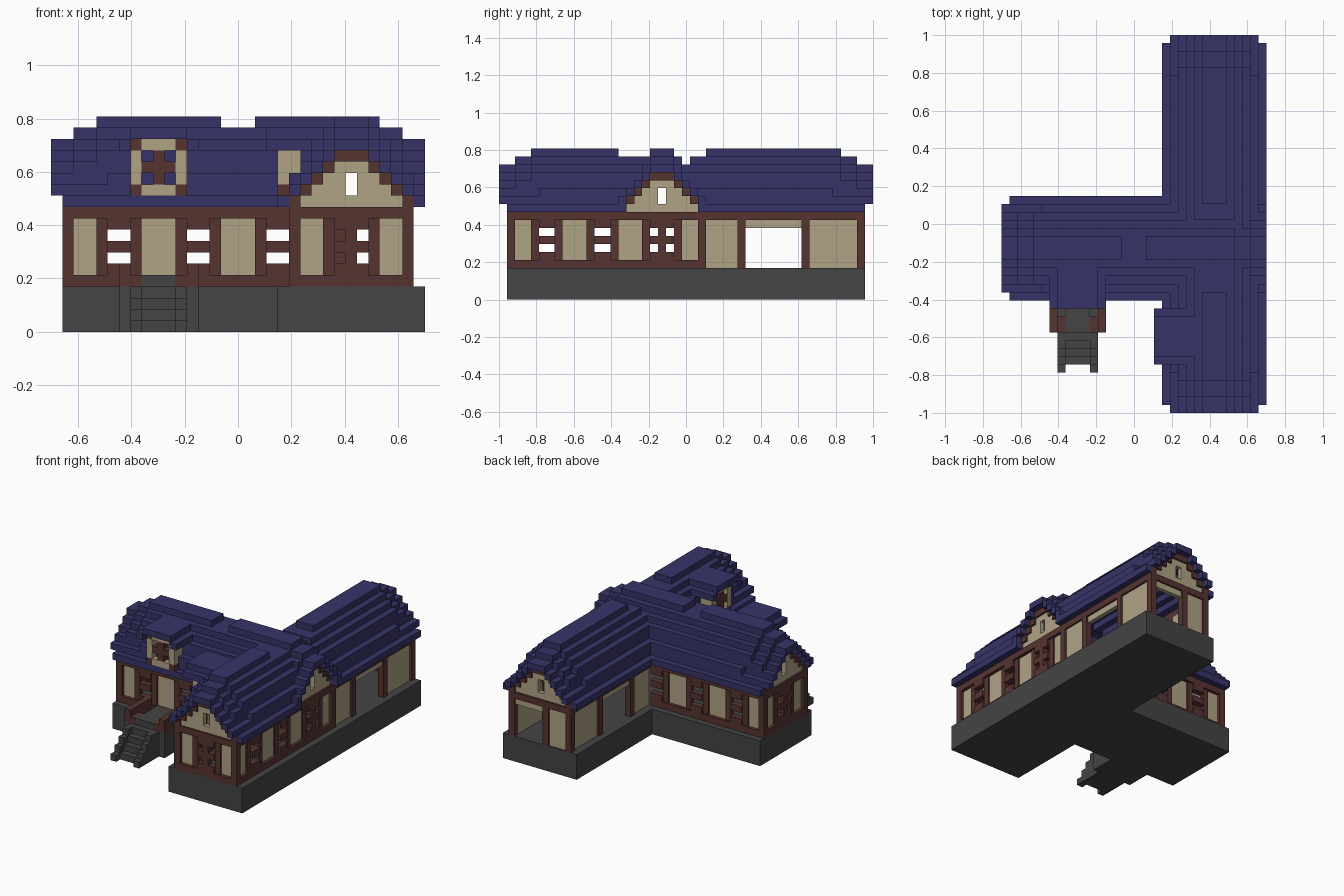
import bpy, bmesh
from mathutils import Matrix, Vector

cube = bpy.data.objects.get("Cube")
if cube:
    bpy.data.objects.remove(cube)

U = 2 / 47  # one block


def material(name, rgb):
    m = bpy.data.materials.new(name)
    m.use_nodes = True
    m.diffuse_color = (*rgb, 1)
    bsdf = next(n for n in m.node_tree.nodes if n.type == 'BSDF_PRINCIPLED')
    bsdf.inputs["Base Color"].default_value = (*rgb, 1)
    bsdf.inputs["Roughness"].default_value = 0.9
    return m


MATS = {
    "blue": material("roof blue", (0.037, 0.034, 0.137)),
    "brown": material("timber brown", (0.092, 0.034, 0.031)),
    "beige": material("plaster beige", (0.434, 0.366, 0.238)),
    "grey": material("stone grey", (0.058, 0.058, 0.058)),
}
parts = {}


def box(part, colour, x0, x1, y0, y1, z0, z1, swap=False):
    """Queue a block given in block units; swap exchanges x and y."""
    if swap:
        x0, x1, y0, y1 = y0, y1, x0, x1
    parts.setdefault((part, colour), []).append((x0, x1, y0, y1, z0, z1))


# Stone base, porch and stairs
box("base_main_wing", "grey", 20, 33, 1, 46, 0, 4)
box("base_side_wing", "grey", 1, 20, 14, 27, 0, 4)
box("porch_floor", "grey", 6, 13, 10, 14, 0, 4)
box("porch_floor", "grey", 8, 11, 10, 15, 4, 5)
for s in range(4):
    box("stairs", "grey", 8, 11, 6 + s, 7 + s, 0, s + 1)
    for i in (7, 11):
        box("stair_sides", "grey", i, i + 1, 5 + s, 6 + s, 0, s + 1)
for i in (7, 11):
    box("stair_sides", "grey", i, i + 1, 9, 10, 0, 4)
    box("porch_posts", "brown", i, i + 1, 10, 12, 4, 5)
for i in (6, 12):
    box("porch_rails", "brown", i, i + 1, 10, 15, 4, 6)


# Timber-framed wall: panels and windows are (start, end) spans along it
def wall(part, swap, pos, out, start, end, panels, windows):
    def piece(colour, a0, a1, z0, z1, recess=0.0):
        d0, d1 = (pos + recess, pos + 1) if out < 0 else (pos, pos + 1 - recess)
        name = part + ("_panels" if colour == "beige" else "_timber")
        box(name, colour, a0, a1, d0, d1, z0, z1, swap)

    piece("brown", start, end, 4, 5)
    piece("brown", start, end, 10, 11)
    last = start
    spans = sorted([(a, b, "panel") for a, b in panels] + [(a, b, "window") for a, b in windows])
    for a, b, kind in spans + [(end, end, "end")]:
        if a > last:
            piece("brown", last, a, 5, 10, 0 if last == start or a == end else 0.3)
        if kind == "panel":
            piece("beige", a, b, 5, 10, 0.5)
        elif kind == "window":
            for z in (5, 7, 9):
                piece("brown", a, b, z, z + 1)
            if b - a == 3:
                piece("brown", a + 1, a + 2, 5, 10)
        last = b


LONG_P, LONG_W = [(2, 4), (8, 11), (15, 18)], [(5, 7), (12, 14), (19, 21)]
wall("side_wing_front_wall", False, 15, -1, 1, 21, LONG_P, LONG_W)
wall("side_wing_back_wall", False, 25, 1, 1, 21, LONG_P, LONG_W)
wall("side_wing_end_wall", True, 1, -1, 15, 26, [(16, 18), (23, 25)], [(19, 22)])
wall("main_wing_front_wall", False, 1, -1, 21, 32, [(22, 24), (29, 31)], [(25, 28)])
wall("main_wing_right_wall", True, 21, -1, 1, 15, LONG_P[:2], LONG_W[:2])
wall("main_wing_left_wall", True, 31, 1, 1, 26, LONG_P[:2] + [(15, 18), (23, 25)], LONG_W[:2] + [(19, 22)])

# Open shelter at the back of the main wing
for i in (21, 31):
    inset = (i + 0.3, i + 1) if i == 21 else (i, i + 0.7)
    for a, b in ((26, 30), (39, 45)):
        box("shelter_panels", "beige", *inset, a, b, 4, 10)
    box("shelter_panels", "beige", *inset, 31, 38, 9, 10)
    for j in (30, 38, 45):
        box("shelter_posts", "brown", i, i + 1, j, j + 1, 4, 10)
    box("shelter_beams", "brown", i, i + 1, 26, 46, 10, 11)
box("shelter_beams", "brown", 21, 32, 45, 46, 10, 11)
box("shelter_panels", "beige", 22, 25, 45, 45.7, 4, 10)
box("shelter_panels", "beige", 26, 31, 45, 45.7, 9, 10)
box("shelter_posts", "brown", 25, 26, 45, 46, 4, 10)


# Gables with stepped timber trim and a slot window
def gable(part, swap, centre, pos, out):
    d0, d1 = (pos + 0.3, pos + 1) if out < 0 else (pos, pos + 0.7)
    for a in range(-5, 6):
        top = 11 + min(5, 6 - abs(a))
        c = centre + a
        box(part + "_trim", "brown", c, c + 1, pos, pos + 1, top - 1, top, swap)
        spans = [(11, 12), (14, top - 1)] if a == 0 else [(11, top - 1)]
        for z0, z1 in spans:
            if z1 > z0:
                box(part + "_panel", "beige", c, c + 1, d0, d1, z0, z1, swap)


gable("front_gable", False, 26, 1, -1)
gable("back_gable", False, 26, 45, 1)
gable("left_gable", True, 20, 31, 1)
gable("right_gable", True, 20, 1, -1)


# Stepped hollow roof: underside and top of one wing at a block column
def roof_layer(d, e, cap):
    if e < 0 or d > 6 or (d == 6 and e == 0):
        return None
    low = 11 + min(5, 6 - d)
    top = low + 1
    if d <= 4:
        top += (e >= 2) + (e >= 4)
    elif d == 5:
        top += e >= 5
    return low, min(top, cap)


def roof_column(i, j):
    main = roof_layer(abs(i - 26), min(j, 46 - j), 17 if j == 23 else 18 if 15 <= j < 26 else 19)
    side = roof_layer(abs(j - 20), min(i, 32 - i), 18 if 15 <= i < 18 else 19)
    found = [r for r in (main, side) if r]
    if not found:
        return None
    low, top = max(r[0] for r in found), max(r[1] for r in found)
    if low == 12 and len(found) == 2:
        low = 11
    return low, top


for i in range(33):
    start, current = 0, None
    for j in range(48):
        layer = roof_column(i, j) if j < 47 else None
        if layer != current:
            if current:
                box("roof", "blue", i, i + 1, start, j, *current)
            start, current = j, layer


# Dormers with a round window, one on each wing
def dormer(part, swap, shift):
    def block(name, colour, a0, a1, d0, d1, z0, z1):
        box(part + name, colour, a0, a1, d0 + shift, d1 + shift, z0, z1, swap)

    for r in range(5):
        for c in range(5):
            u, v = abs(r - 2), abs(c - 2)
            if u == v == 1:
                continue
            rim = max(u, v) == 2 and u != v
            block("_ring" if rim else "_frame", "beige" if rim else "brown",
                  7 + c, 8 + c, 14, 15, 12 + r, 13 + r)
    for a in (7, 11):
        block("_sides", "beige", a, a + 1, 15, 18, 12, 17)
    for a in (6, 12):
        block("_roof", "blue", a, a + 1, 13, 18, 16, 17)
    block("_roof", "blue", 7, 12, 13, 20, 17, 18)


dormer("front_dormer", False, 0)
dormer("right_dormer", True, 6)

# Turn the queued blocks into one mesh object per part
for (part, colour), blocks in parts.items():
    bm = bmesh.new()
    for x0, x1, y0, y1, z0, z1 in blocks:
        centre = Vector(((x0 + x1) / 2 - 16.5, (y0 + y1) / 2 - 23.5, (z0 + z1) / 2)) * U
        size = Vector((x1 - x0, y1 - y0, z1 - z0)) * U
        bmesh.ops.create_cube(bm, size=1, matrix=Matrix.LocRotScale(centre, None, size))
    mesh = bpy.data.meshes.new(part)
    bm.to_mesh(mesh)
    bm.free()
    mesh.materials.append(MATS[colour])
    bpy.context.scene.collection.objects.link(bpy.data.objects.new(part, mesh))
